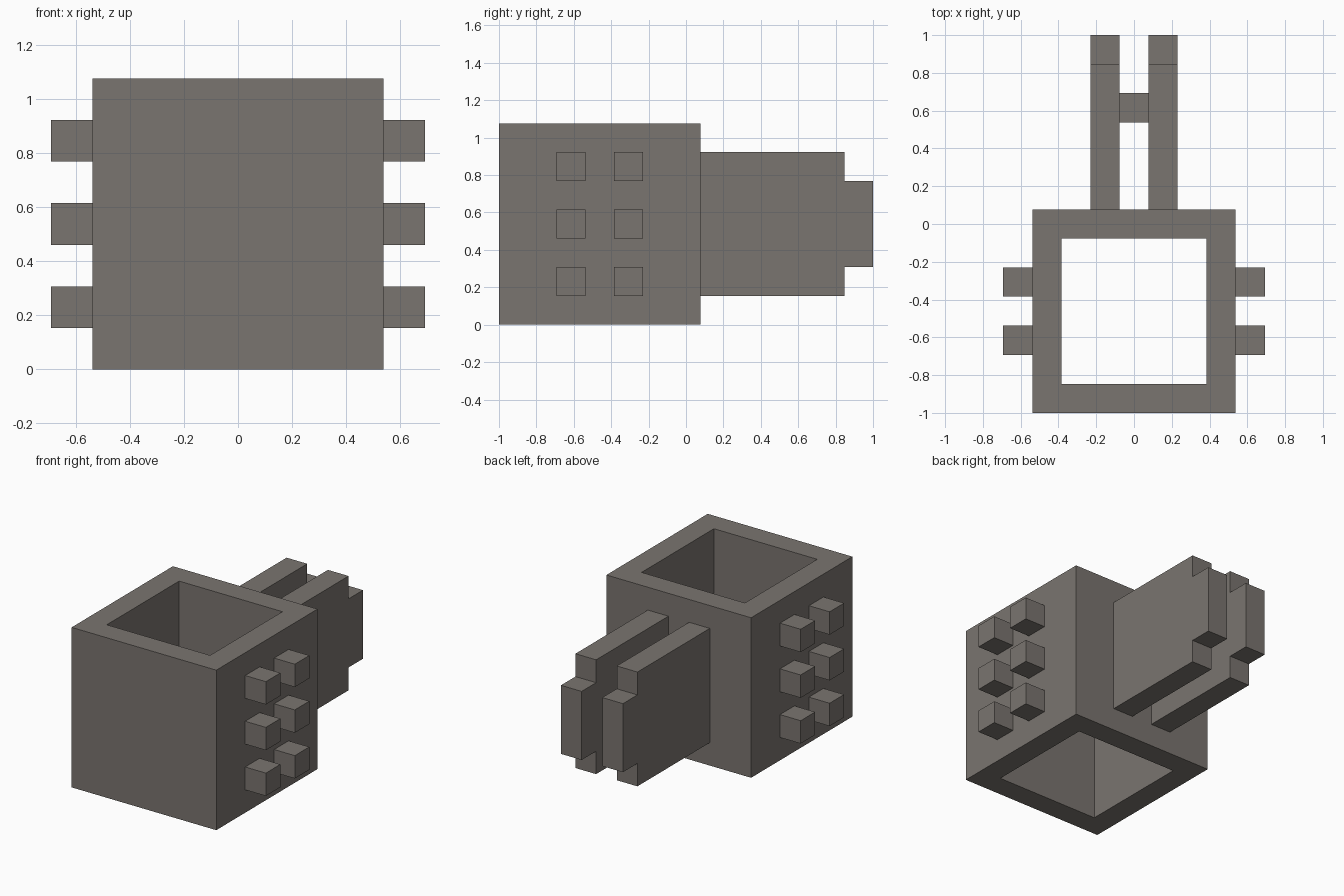
import bpy
import bmesh

cube = bpy.data.objects.get("Cube")
if cube:
    bpy.data.objects.remove(cube, do_unlink=True)

U = 2 / 13  # the whole model sits on a grid of this step

stone = bpy.data.materials.new("warm_grey")
stone.use_nodes = True
colour = (0.195, 0.177, 0.160, 1)
stone.diffuse_color = colour
stone.node_tree.nodes["Principled BSDF"].inputs["Base Color"].default_value = colour


def finish(name, bm):
    """Turn a bmesh in grid steps into a coloured object."""
    bmesh.ops.scale(bm, vec=(U, U, U), verts=bm.verts)
    bmesh.ops.recalc_face_normals(bm, faces=bm.faces)
    mesh = bpy.data.meshes.new(name)
    bm.to_mesh(mesh)
    bm.free()
    mesh.materials.append(stone)
    obj = bpy.data.objects.new(name, mesh)
    bpy.context.collection.objects.link(obj)
    return obj


def block(name, centre):
    """One grid-step cube."""
    bm = bmesh.new()
    bmesh.ops.create_cube(bm, size=1)
    bmesh.ops.translate(bm, vec=centre, verts=bm.verts)
    return finish(name, bm)


def square_tube(name, outer, inner, centre_y, height):
    """Square tube open at top and bottom."""
    bm = bmesh.new()
    corners = [(-1, -1), (1, -1), (1, 1), (-1, 1)]

    def loop(half, z):
        return [bm.verts.new((half * x, centre_y + half * y, z)) for x, y in corners]

    rings = [loop(outer, 0), loop(outer, height), loop(inner, height), loop(inner, 0)]
    for a, b in zip(rings, rings[1:] + rings[:1]):
        for i in range(4):
            j = (i + 1) % 4
            bm.faces.new((a[i], a[j], b[j], b[i]))
    return finish(name, bm)


def side_plate(name, x0, x1):
    """Upright plate with a stepped rear end, extruded across x."""
    profile = [(0.5, 1), (5.5, 1), (5.5, 2), (6.5, 2),
               (6.5, 5), (5.5, 5), (5.5, 6), (0.5, 6)]
    bm = bmesh.new()
    face = bm.faces.new([bm.verts.new((x0, y, z)) for y, z in profile])
    new = bmesh.ops.extrude_face_region(bm, geom=[face])["geom"]
    verts = [v for v in new if isinstance(v, bmesh.types.BMVert)]
    bmesh.ops.translate(bm, vec=(x1 - x0, 0, 0), verts=verts)
    return finish(name, bm)


# Hollow body
square_tube("body_shell", 3.5, 2.5, -3, 7)

for side, sign in (("left", 1), ("right", -1)):
    # Rear plates
    side_plate(f"rear_plate_{side}", sign * 0.5, sign * 1.5)
    # Two columns of three studs on each side
    for column, y in (("front", -4), ("rear", -2)):
        for row, z in (("lower", 1.5), ("middle", 3.5), ("upper", 5.5)):
            block(f"stud_{side}_{column}_{row}", (sign * 4, y, z))

# Pin joining the rear plates
block("plate_pin", (0, 4, 3.5))
